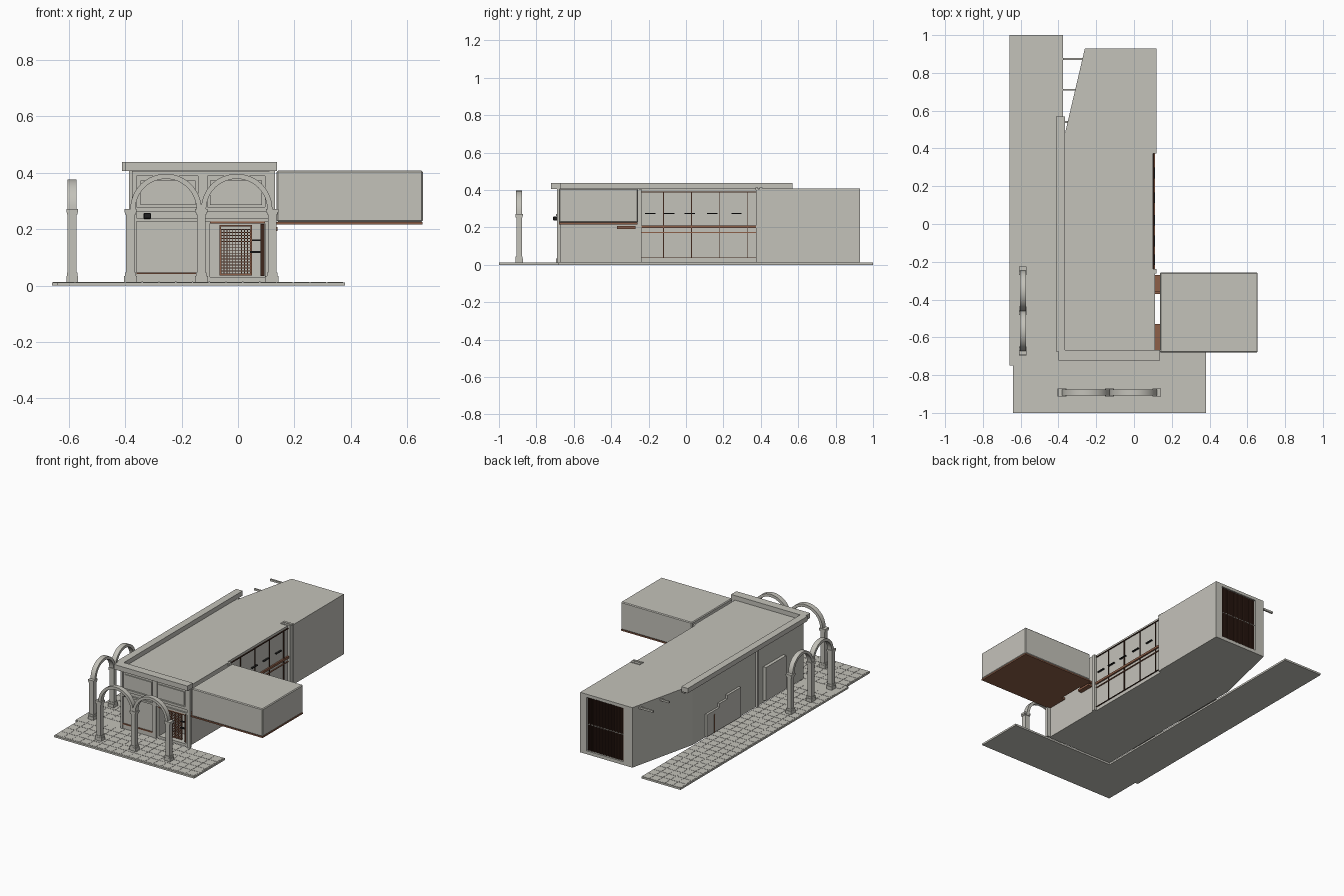
import bpy, bmesh, math

if "Cube" in bpy.data.objects:
    bpy.data.objects.remove(bpy.data.objects["Cube"])


def material(name, rgb):
    m = bpy.data.materials.new(name)
    m.diffuse_color = (*rgb, 1)
    m.use_nodes = True
    m.node_tree.nodes["Principled BSDF"].inputs["Base Color"].default_value = m.diffuse_color
    return m


STONE = material("warm grey stone", (0.55, 0.54, 0.49))
WOOD = material("brown wood", (0.27, 0.115, 0.065))
DARK = material("dark brown slats", (0.05, 0.02, 0.012))
BLACK = material("black metal", (0.015, 0.015, 0.015))


def finish(name, bm, mat, bevel=0, smooth=False):
    bmesh.ops.recalc_face_normals(bm, faces=bm.faces[:])
    me = bpy.data.meshes.new(name)
    bm.to_mesh(me)
    bm.free()
    me.materials.append(mat)
    if smooth:
        me.shade_smooth()
        me.set_sharp_from_angle(angle=math.radians(35))
    ob = bpy.data.objects.new(name, me)
    bpy.context.collection.objects.link(ob)
    if bevel:
        b = ob.modifiers.new("bevel", 'BEVEL')
        b.width = bevel
        b.segments = 1
    return ob


def add_box(bm, x0, x1, y0, y1, z0, z1):
    vs = bmesh.ops.create_cube(bm, size=1)["verts"]
    for v in vs:
        v.co = ((x0 + x1) / 2 + v.co.x * (x1 - x0),
                (y0 + y1) / 2 + v.co.y * (y1 - y0),
                (z0 + z1) / 2 + v.co.z * (z1 - z0))


def boxes(name, dims, mat, bevel=0):
    bm = bmesh.new()
    for d in dims:
        add_box(bm, *d)
    return finish(name, bm, mat, bevel)


def prism(name, outline, z0, z1, mat):
    bm = bmesh.new()
    f = bm.faces.new([bm.verts.new((x, y, z0)) for x, y in outline])
    up = bmesh.ops.extrude_face_region(bm, geom=[f])["geom"]
    for v in up:
        if isinstance(v, bmesh.types.BMVert):
            v.co.z = z1
    return finish(name, bm, mat)


def cut(target, name, *dims):
    c = boxes(name, [dims], STONE)
    c.hide_render = True
    c.hide_viewport = True
    c.display_type = 'WIRE'
    m = target.modifiers.new(name, 'BOOLEAN')
    m.operation = 'DIFFERENCE'
    m.solver = 'EXACT'
    m.object = c


def rim_x(x0, x1, z0, z1, y0, y1, w):
    """Rectangular frame lying in the x-z plane."""
    return [(x0, x1, y0, y1, z1 - w, z1), (x0, x1, y0, y1, z0, z0 + w),
            (x0, x0 + w, y0, y1, z0 + w, z1 - w), (x1 - w, x1, y0, y1, z0 + w, z1 - w)]


# L-shaped pavement with paving slabs
prism("pavement", [(-.64, -1), (.38, -1), (.38, -.68), (-.375, -.68), (-.375, 1),
                   (-.66, 1), (-.66, -.75), (-.64, -.75)], 0, .012, STONE)
tiles = [(-.655 + i * .056, -.603 + i * .056, -.62 + j * .06, -.564 + j * .06, .012, .0132)
         for i in range(5) for j in range(27)]
tiles += [(-.635 + i * .0595, -.58 + i * .0595, -.99 + j * .06, -.934 + j * .06, .012, .0132)
          for i in range(17) for j in range(5)]
boxes("paving_tiles", tiles, STONE)

# Main hall with slanted rear left wall
hall = prism("hall", [(-.375, -.68), (.11, -.68), (.11, -.25), (.1, -.25), (.1, .405),
                      (.12, .405), (.12, .93), (-.26, .93), (-.37, .46)], .013, .408, STONE)
cut(hall, "entrance_cutter", -.1, .096, -.72, -.57, .03, .222)
cut(hall, "rear_cutter", -.195, .075, .912, .96, .035, .388)

# Parapet along front and left side
prism("parapet", [(-.40, -.722), (.138, -.722), (.138, -.667), (-.365, -.667), (-.365, .57),
                  (-.412, .57), (-.412, -.675), (-.40, -.675)], .406, .438, STONE)

# Cantilevered side room with wooden underside
boxes("side_room", [(.137, .655, -.68, -.257, .226, .408)], STONE, .005)
boxes("side_room_soffit", [(.137, .654, -.678, -.259, .217, .226)], WOOD)
boxes("side_room_joint", [(.11, .137, -.678, -.53, .217, .23), (.11, .137, -.36, -.27, .217, .23),
                          (.11, .14, -.37, -.27, .193, .207)], WOOD)
boxes("corner_posts", [(.11, .132, -.69, -.67, .013, .406), (.1, .118, -.262, -.238, .013, .406),
                       (.1, .118, .375, .405, .013, .406)], STONE)

# Front wall frames and bands
front = rim_x(-.375, -.125, .262, .404, -.69, -.68, .016)
front += rim_x(-.125, .112, .262, .404, -.69, -.68, .016)
front += [(-.375, .112, -.69, -.68, .228, .24), (-.375, -.36, -.69, -.68, .013, .262),
          (-.14, -.115, -.69, -.68, .013, .262), (-.36, -.14, -.685, -.68, .013, .04)]
boxes("front_frames", front, STONE)
boxes("front_panels", [(-.345, -.15, -.686, -.68, .285, .372),
                       (-.1, .085, -.686, -.68, .285, .372)], STONE)
boxes("front_wood_trim", [(-.36, -.14, -.688, -.68, .041, .047),
                          (-.1, .096, -.688, -.678, .22, .229)], WOOD)
boxes("wall_lamp", [(-.335, -.308, -.71, -.68, .236, .258)], BLACK, .003)

# Entrance lattice, door leaf and handles
lattice = [(-.062 + i * .0105, -.059 + i * .0105, -.655, -.65, .04, .2) for i in range(11)]
lattice += [(-.062, .046, -.656, -.651, .04 + i * .0105, .043 + i * .0105) for i in range(16)]
lattice += rim_x(-.066, .05, .036, .215, -.658, -.648, .005)
boxes("entrance_lattice", lattice, WOOD)
boxes("entrance_door", [(.08, .094, -.67, -.59, .034, .218)], DARK)
boxes("door_handles", [(.045, .08, -.668, -.655, .115, .122), (.05, .08, -.668, -.655, .158, .163)],
      BLACK)

# Glazed right wall: mullions, rails and vents
glass = [(.1, .106, y - .002, y + .002, .04, .39) for y in (-.12, .03, .18, .33)]
glass += [(.1, .106, -.24, .38, .036, .04), (.1, .106, -.24, .38, .388, .393)]
boxes("window_mullions", glass, DARK)
boxes("window_rails", [(.1, .11, -.24, .39, .196, .21), (.1, .107, -.24, .39, .171, .176)], WOOD)
boxes("window_vents", [(.1, .112, y - .028, y + .028, .272, .277)
                       for y in (-.19, -.09, .02, .14, .27)], BLACK)
boxes("roof_bracket", [(.05, .118, .372, .386, .4, .413), (.05, .118, .393, .41, .4, .413)],
      STONE)

# Left wall doors, panel and downpipe
boxes("left_doors", [(-.385, -.37, .2, .33, .02, .165), (-.385, -.37, .12, .2, .02, .19),
                     (-.387, -.37, -.02, .12, .02, .215),
                     (-.395, -.37, -.48, -.27, .03, .25)], STONE)
boxes("left_door_trim", [(-.388, -.37, .25, .258, .02, .14)], WOOD)
boxes("downpipe", [(-.387, -.37, -.206, -.192, .013, .406)], STONE)

# Rear slatted screen
boxes("rear_screen", [(-.195, .075, .91, .914, .035, .388)], DARK)
n = 24
boxes("rear_slats", [(-.19 + i * .011, -.185 + i * .011, .914, .924, .037, .386)
                     for i in range(n)], DARK)
boxes("rear_slat_inlays", [(-.183 + i * .022, -.181 + i * .022, .914, .919, .037, .386)
                           for i in range(12)], WOOD)
boxes("rear_rail", [(-.192 + i * .0222, -.178 + i * .0222, .914, .926, .208, .213)
                    for i in range(12)], STONE)

# Rods reaching from the slanted wall
boxes("roof_rods", [(-.376, -.25, .868, .88, .386, .398), (-.376, -.29, .706, .715, .386, .398),
                    (-.376, -.33, .536, .545, .386, .398)], STONE)


# Double arcades: stepped columns and half-round arches
def arcade(name, cx, cy, span, along_y):
    def place(u, w, z):
        return (cx - w, cy + u, z) if along_y else (cx + u, cy + w, z)

    bm = bmesh.new()
    for k in (-1, 0, 1):
        for h, z0, z1 in ((.023, .012, .034), (.019, .034, .046), (.0155, .046, .252),
                          (.019, .252, .26), (.022, .26, .272)):
            u = k * span
            (xa, ya, _), (xb, yb, _) = place(u - h, -min(h, .02), 0), place(u + h, min(h, .02), 0)
            add_box(bm, min(xa, xb), max(xa, xb), min(ya, yb), max(ya, yb), z0, z1)
    finish(name + "_columns", bm, STONE)

    bm = bmesh.new()
    seg = 24
    ro, ri = span / 2 + .001, span / 2 - .017
    for k in (-.5, .5):
        rings = []
        for i in range(seg + 1):
            a = math.pi * i / seg
            rings.append([bm.verts.new(place(k * span + r * math.cos(a), w, .27 + r * math.sin(a)))
                          for r, w in ((ro, -.016), (ro, .016), (ri, .016), (ri, -.016))])
        for a, b in zip(rings, rings[1:]):
            for j in range(4):
                bm.faces.new((a[j], a[(j + 1) % 4], b[(j + 1) % 4], b[j]))
        bm.faces.new(rings[0])
        bm.faces.new(rings[-1])
    finish(name + "_arches", bm, STONE, smooth=True)


arcade("front_arcade", -.13, -.892, .251, False)
arcade("left_arcade", -.588, -.46, .212, True)
